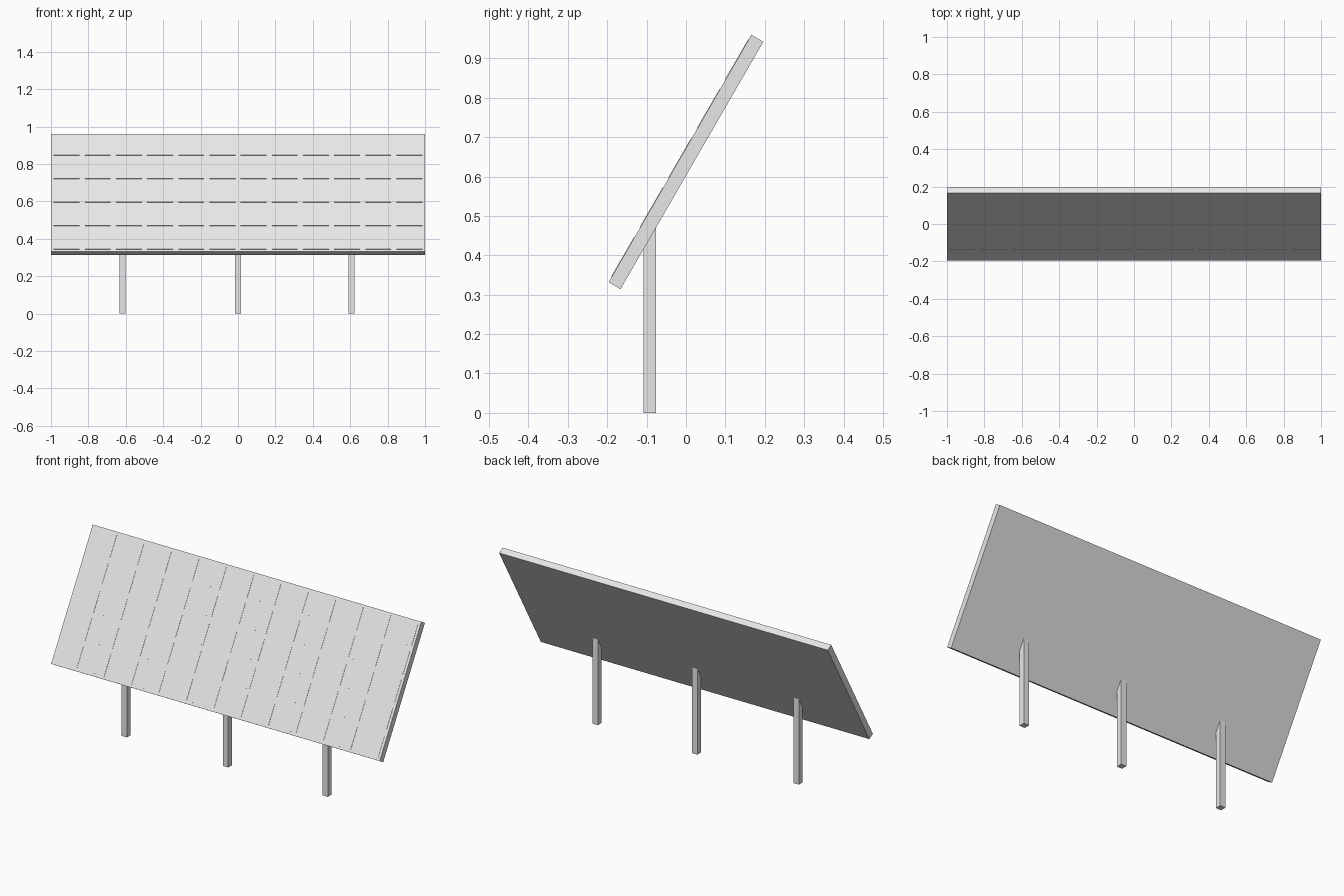
import bpy, bmesh, math
from mathutils import Matrix, Vector

old = bpy.data.objects.get("Cube")
if old:
    bpy.data.objects.remove(old, do_unlink=True)

GREY = (0.8, 0.8, 0.8, 1.0)
mat = bpy.data.materials.new("light_grey")
mat.use_nodes = True
mat.diffuse_color = GREY
mat.node_tree.nodes["Principled BSDF"].inputs["Base Color"].default_value = GREY


def add_box(bm, center, size):
    m = Matrix.Translation(Vector(center)) @ Matrix.Diagonal((*size, 1.0))
    bmesh.ops.create_cube(bm, size=1.0, matrix=m)


def make_object(name, boxes, matrix=Matrix()):
    bm = bmesh.new()
    for center, size in boxes:
        add_box(bm, center, size)
    mesh = bpy.data.meshes.new(name)
    bm.to_mesh(mesh)
    bm.free()
    mesh.materials.append(mat)
    obj = bpy.data.objects.new(name, mesh)
    obj.matrix_world = matrix
    bpy.context.collection.objects.link(obj)
    return obj


# Tilted panel: local y runs up the slope, local z points out of the front
WIDTH, LENGTH, THICK, RELIEF = 2.0, 0.725, 0.035, 0.0015
tilt = Matrix.Translation((0, 0, 0.637)) @ Matrix.Rotation(math.radians(60), 4, 'X')
make_object("panel", [((0, 0, 0), (WIDTH, LENGTH, THICK))], tilt)

# Thin raised cells in an even grid on the front of the panel
COLS, ROWS, GAP = 12, 5, 0.029
px, py = WIDTH / COLS, LENGTH / ROWS
cells = [(((c + 0.5) * px - WIDTH / 2, (r + 0.5) * py - LENGTH / 2, THICK / 2),
          (px - GAP, py - GAP, 2 * RELIEF))
         for c in range(COLS) for r in range(ROWS)]
make_object("panel_cells", cells, tilt)

# Square posts, their tops buried in the panel
POST_TOP, POST_SIDE = 0.475, 0.032
for name, x in (("right_post", -0.617), ("middle_post", 0.0), ("left_post", 0.606)):
    make_object(name, [((x, -0.092, POST_TOP / 2), (POST_SIDE, POST_SIDE, POST_TOP))])
